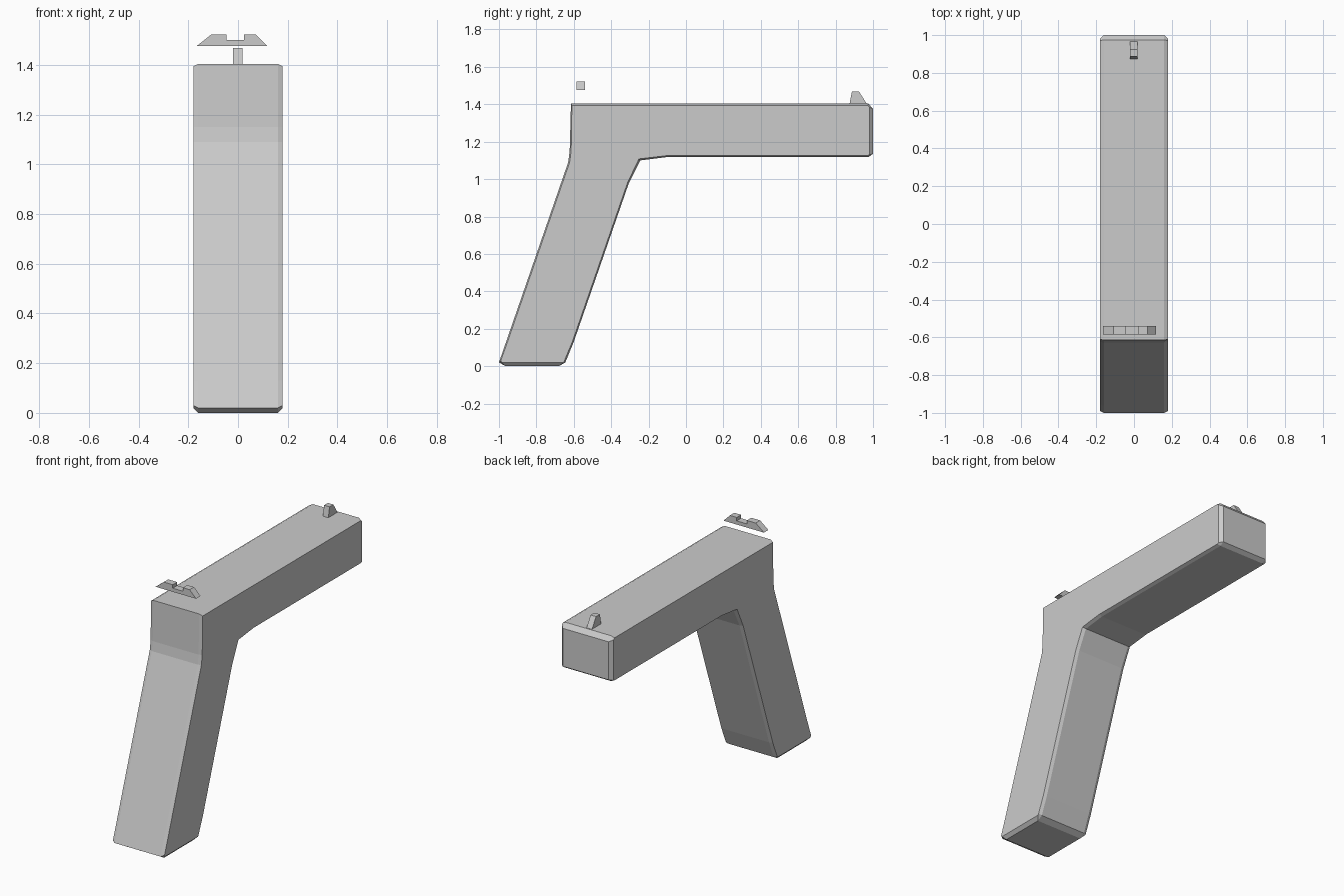
import bpy, bmesh

grey = bpy.data.materials.new("plain grey")
grey.diffuse_color = (0.6, 0.6, 0.6, 1)


def loft(name, rings):
    """Join matching rings of points and cap both ends."""
    bm = bmesh.new()
    rows = [[bm.verts.new(p) for p in r] for r in rings]
    n = len(rows[0])
    for a, b in zip(rows, rows[1:]):
        for i in range(n):
            j = (i + 1) % n
            bm.faces.new((a[i], a[j], b[j], b[i]))
    bm.faces.new(rows[0])
    bm.faces.new(rows[-1])
    bmesh.ops.recalc_face_normals(bm, faces=bm.faces)
    me = bpy.data.meshes.new(name)
    bm.to_mesh(me)
    bm.free()
    me.materials.append(grey)
    ob = bpy.data.objects.new(name, me)
    bpy.context.collection.objects.link(ob)


# Body: side profile (y, z) at the middle, and the same points at the side walls
middle = [(-0.615, 1.404), (0.975, 1.404), (1.0, 1.375), (1.0, 1.135), (0.975, 1.118),
          (-0.10, 1.118), (-0.245, 1.10), (-0.305, 0.98), (-0.60, 0.13), (-0.645, 0.02),
          (-0.68, 0.0), (-0.965, 0.0), (-1.0, 0.02), (-0.962, 0.13), (-0.63, 1.09),
          (-0.622, 1.15)]
side = [(-0.61, 1.394), (0.97, 1.394), (0.98, 1.385), (0.98, 1.13), (0.97, 1.126),
        (-0.10, 1.126), (-0.252, 1.108), (-0.313, 0.98), (-0.608, 0.13), (-0.65, 0.03),
        (-0.655, 0.02), (-0.985, 0.02), (-0.99, 0.03), (-0.954, 0.13), (-0.622, 1.09),
        (-0.614, 1.15)]
loft("body", [[(x, y, z) for y, z in prof] for x, prof in
              ((-0.18, side), (-0.16, middle), (0.16, middle), (0.18, side))])

# Rear sight: notched plate floating above the back
notch = [(-0.165, 1.477), (0.117, 1.477), (0.072, 1.522), (0.025, 1.522),
         (0.025, 1.5), (-0.046, 1.5), (-0.046, 1.522), (-0.108, 1.522)]
loft("rear_sight", [[(x, y, z) for x, z in notch] for y in (-0.585, -0.541)])

# Front sight: small ramped post
post = [(0.872, 1.39), (0.975, 1.39), (0.925, 1.468), (0.887, 1.468)]
loft("front_sight", [[(x, y, z) for y, z in post] for x in (-0.02, 0.018)])
